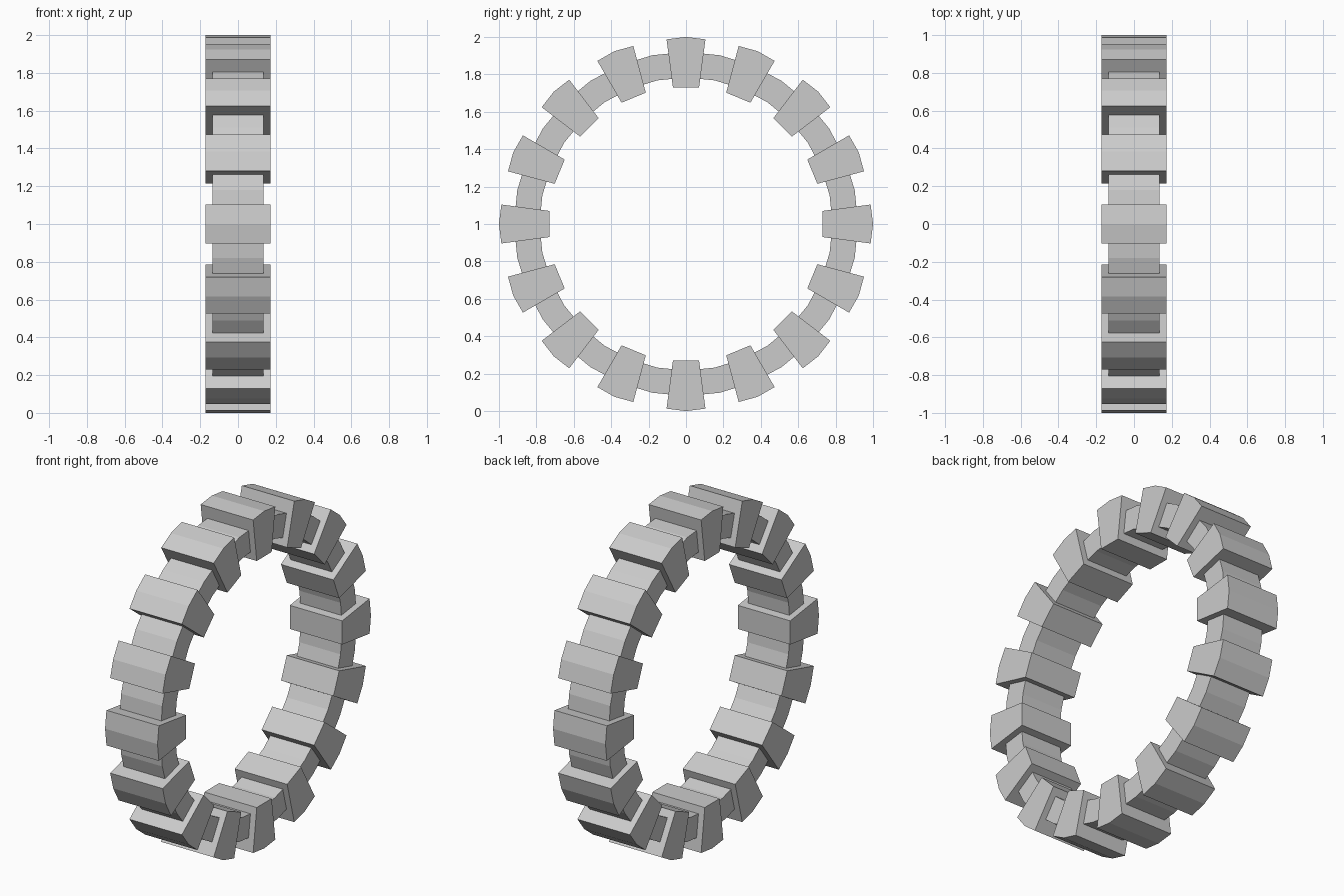
import bpy
import math

if "Cube" in bpy.data.objects:
    bpy.data.objects.remove(bpy.data.objects["Cube"])

COUNT = 16          # blocks around the ring
CZ = 1.0            # height of ring centre


def mesh_object(name, verts, faces):
    me = bpy.data.meshes.new(name)
    me.from_pydata(verts, [], faces)
    me.update()
    ob = bpy.data.objects.new(name, me)
    bpy.context.collection.objects.link(ob)
    return ob


def ring_band(r_in, r_out, half_w, segs):
    # Rectangular section swept round the x axis
    section = [(-half_w, r_in), (-half_w, r_out), (half_w, r_out), (half_w, r_in)]
    verts, faces = [], []
    for i in range(segs):
        a = 2 * math.pi * i / segs
        verts += [(x, r * math.sin(a), CZ + r * math.cos(a)) for x, r in section]
        j = (i + 1) % segs
        for k in range(4):
            m = (k + 1) % 4
            faces.append((i * 4 + k, j * 4 + k, j * 4 + m, i * 4 + m))
    return mesh_object("ring_band", verts, faces)


def tread_block(index, half_w):
    # Tapered block with a slightly peaked outer face
    profile = [(-0.07, 0.731), (-0.104, 0.987), (0, 1.0), (0.104, 0.987), (0.07, 0.731)]
    a = 2 * math.pi * index / COUNT
    c, s = math.cos(a), math.sin(a)
    n = len(profile)
    verts = [(x, t * c + r * s, CZ - t * s + r * c)
             for x in (-half_w, half_w) for t, r in profile]
    faces = [tuple(range(n)), tuple(reversed(range(n, 2 * n)))]
    faces += [(k, k + n, (k + 1) % n + n, (k + 1) % n) for k in range(n)]
    return mesh_object(f"tread_block_{index + 1:02d}", verts, faces)


parts = [ring_band(0.783, 0.92, 0.135, COUNT * 2)]
parts += [tread_block(i, 0.172) for i in range(COUNT)]

# Make all normals point outward
import bmesh
for ob in parts:
    bm = bmesh.new()
    bm.from_mesh(ob.data)
    bmesh.ops.recalc_face_normals(bm, faces=bm.faces)
    bm.to_mesh(ob.data)
    bm.free()
